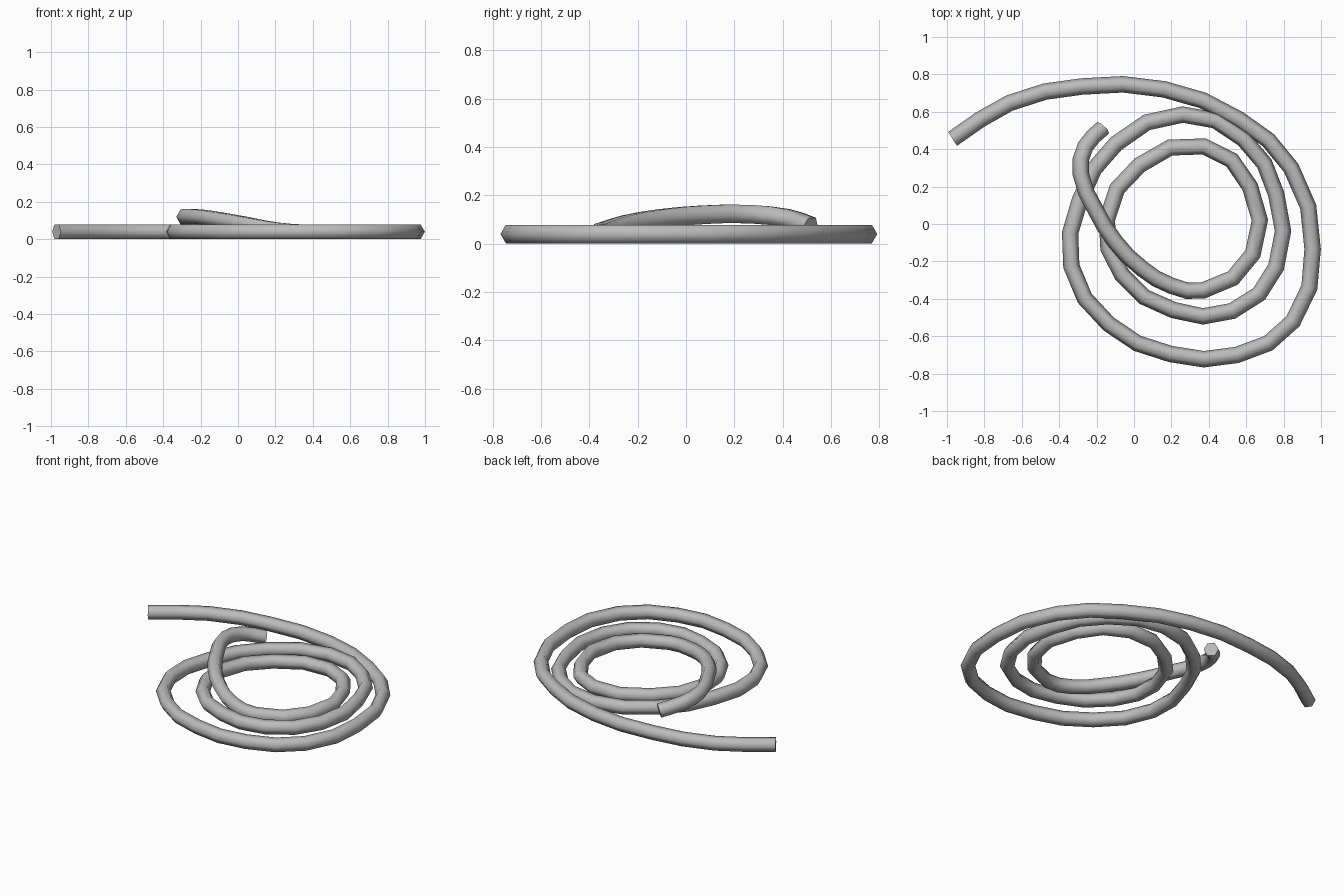
import bpy
import math

cube = bpy.data.objects.get("Cube")
if cube:
    bpy.data.objects.remove(cube, do_unlink=True)

RADIUS = 0.044
REST = 0.04  # centre height of the coils lying on the ground

# Centre line of the flat coils, from the outer free end inwards
coils = [
    (-.97, .455), (-.665, .647), (-.28, .735), (.16, .72), (.56, .56),
    (.84, .3), (.955, -.135), (.85, -.52), (.55, -.7), (.195, -.695),
    (-.135, -.535), (-.335, -.225), (-.29, .125), (-.095, .43), (.26, .585),
    (.585, .455), (.76, .16), (.76, -.23), (.525, -.465), (.21, -.46),
    (-.065, -.27), (-.145, .025), (.03, .315), (.375, .415), (.62, .2),
    (.635, -.16), (.37, -.355),
]
# Inner free end, which climbs over the coils and droops at its tip
loose_end = [
    (.2, -.33, .052), (.045, -.24, .08), (-.1, -.095, .105),
    (-.205, .075, .12), (-.285, .27, .122), (-.26, .415, .105), (-.165, .515, .07),
]
path = [(x, y, REST) for x, y in coils] + loose_end

# Rope: a six-sided tube swept along a smooth path
curve = bpy.data.curves.new("rope", "CURVE")
curve.dimensions = "3D"
curve.twist_mode = "Z_UP"
curve.resolution_u = 2
curve.bevel_depth = RADIUS
curve.bevel_resolution = 1
curve.use_fill_caps = True
spline = curve.splines.new("BEZIER")
spline.bezier_points.add(len(path) - 1)
for point, place in zip(spline.bezier_points, path):
    point.co = place
    point.handle_left_type = point.handle_right_type = "AUTO"

rope = bpy.data.objects.new("rope", curve)
bpy.context.collection.objects.link(rope)
bpy.ops.object.select_all(action="DESELECT")
rope.select_set(True)
bpy.context.view_layer.objects.active = rope
bpy.ops.object.convert(target="MESH")
rope = bpy.context.view_layer.objects.active

# Round shading along the rope, sharp edges at the cut ends
bpy.ops.object.shade_smooth_by_angle(angle=math.radians(70))

# Rest the rope on the ground
lowest = min(v.co.z for v in rope.data.vertices)
for v in rope.data.vertices:
    v.co.z -= lowest

grey = bpy.data.materials.new("plain grey")
grey.use_nodes = True
colour = (0.5, 0.5, 0.5, 1)
grey.diffuse_color = colour
grey.node_tree.nodes["Principled BSDF"].inputs["Base Color"].default_value = colour
rope.data.materials.clear()
rope.data.materials.append(grey)
